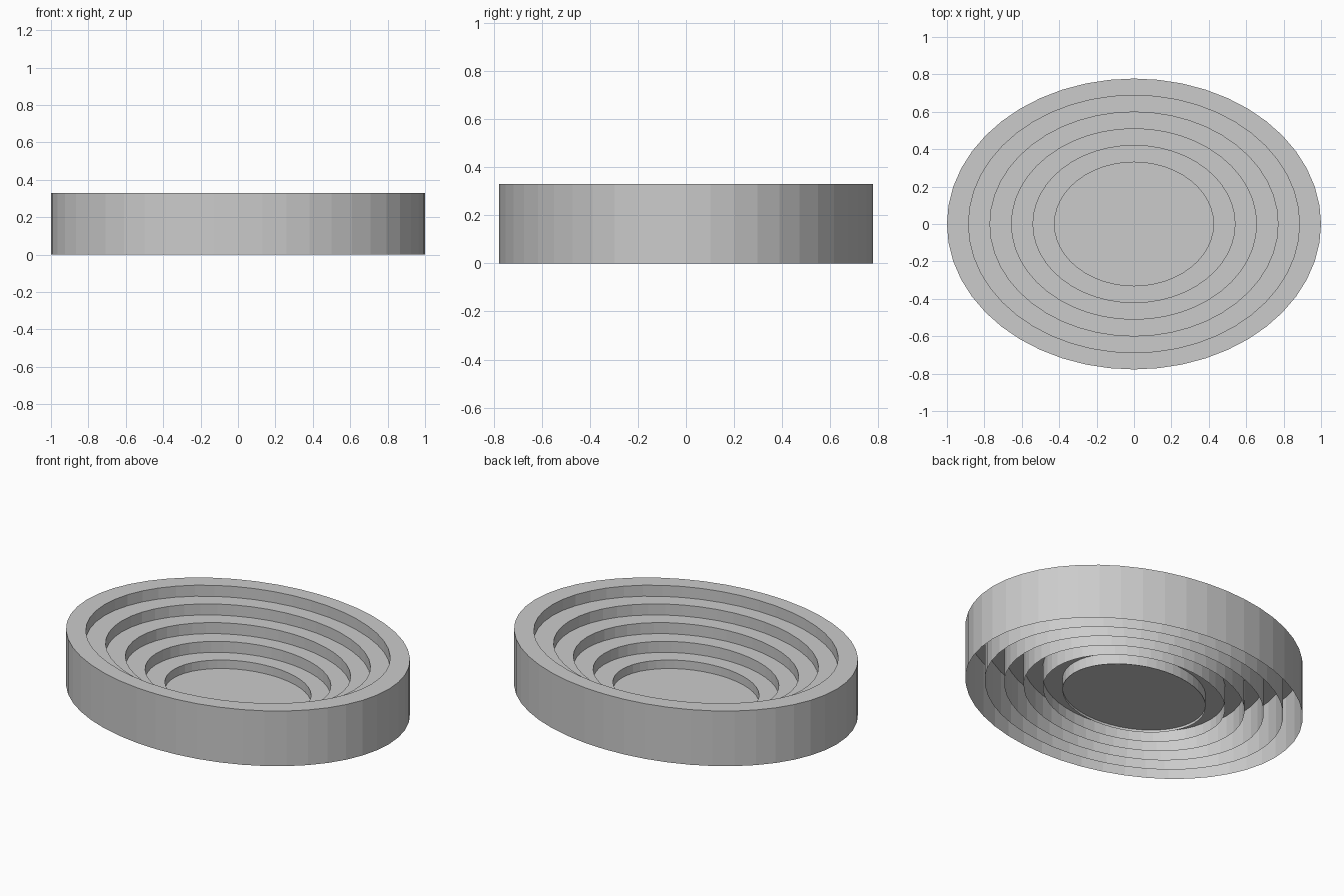
import bpy, bmesh, math

if "Cube" in bpy.data.objects:
    bpy.data.objects.remove(bpy.data.objects["Cube"])

SIDES = 48
RATIO = 0.7775      # ellipse depth / width
TIERS = 5
WIDTH = 0.115       # tread width along x
RISE = 0.066        # step height
FLOOR_Z = 0.015


def loop(bm, rx, z):
    return [bm.verts.new((rx * math.cos(2 * math.pi * i / SIDES),
                          rx * RATIO * math.sin(2 * math.pi * i / SIDES), z))
            for i in range(SIDES)]


def finish(bm, name):
    mesh = bpy.data.meshes.new(name)
    bm.to_mesh(mesh)
    bm.free()
    bpy.context.collection.objects.link(bpy.data.objects.new(name, mesh))


def lathe(name, profile):
    """Sweep (radius, z) points around the ellipse, open underneath."""
    bm = bmesh.new()
    loops = [loop(bm, r, z) for r, z in profile]
    for a, b in zip(loops, loops[1:]):
        for i in range(SIDES):
            j = (i + 1) % SIDES
            bm.faces.new((a[i], a[j], b[j], b[i]))
    finish(bm, name)


# Hollow stepped tiers: outer wall to the ground, tread, riser to the next tier
for k in range(TIERS):
    outer = 1 - k * WIDTH
    inner = outer - WIDTH
    top = RISE * (TIERS - k)
    lathe(f"tier_{k + 1}", [(outer, 0), (outer, top), (inner, top), (inner, top - RISE)])

# Central floor
bm = bmesh.new()
bm.faces.new(loop(bm, 1 - TIERS * WIDTH, FLOOR_Z))
finish(bm, "arena_floor")
